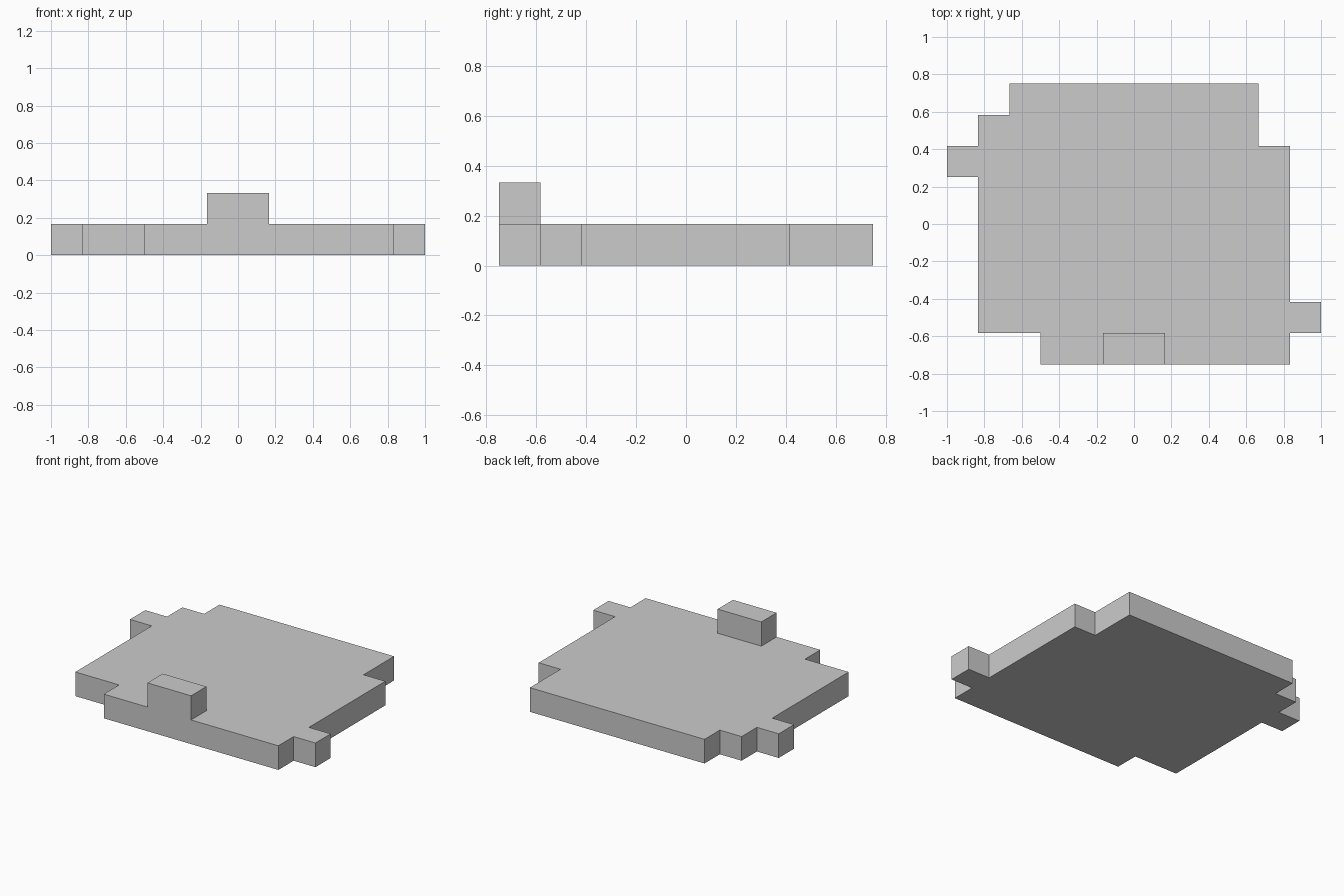
import bpy, bmesh

if "Cube" in bpy.data.objects:
    bpy.data.objects.remove(bpy.data.objects["Cube"])

U = 1 / 6  # grid step of the blocky model


def prism(name, outline, z0, z1):
    """Extrude a counter-clockwise outline (in grid steps) from z0 to z1."""
    bm = bmesh.new()
    base = bm.faces.new([bm.verts.new((x * U, y * U, z0 * U)) for x, y in outline])
    ext = bmesh.ops.extrude_face_region(bm, geom=[base], use_keep_orig=True)
    top = [v for v in ext["geom"] if isinstance(v, bmesh.types.BMVert)]
    bmesh.ops.translate(bm, verts=top, vec=(0, 0, (z1 - z0) * U))
    bmesh.ops.recalc_face_normals(bm, faces=bm.faces)
    mesh = bpy.data.meshes.new(name)
    bm.to_mesh(mesh)
    bm.free()
    obj = bpy.data.objects.new(name, mesh)
    bpy.context.collection.objects.link(obj)
    return obj


# Flat slab with stepped, irregular edge
prism("slab", [
    (-3, -4.5), (5, -4.5), (5, -3.5), (6, -3.5), (6, -2.5), (5, -2.5),
    (5, 2.5), (4, 2.5), (4, 4.5), (-4, 4.5), (-4, 3.5), (-5, 3.5),
    (-5, 2.5), (-6, 2.5), (-6, 1.5), (-5, 1.5), (-5, -3.5), (-3, -3.5),
], 0, 1)

# Raised block at the front edge
prism("raised_block", [(-1, -4.5), (1, -4.5), (1, -3.5), (-1, -3.5)], 1, 2)
